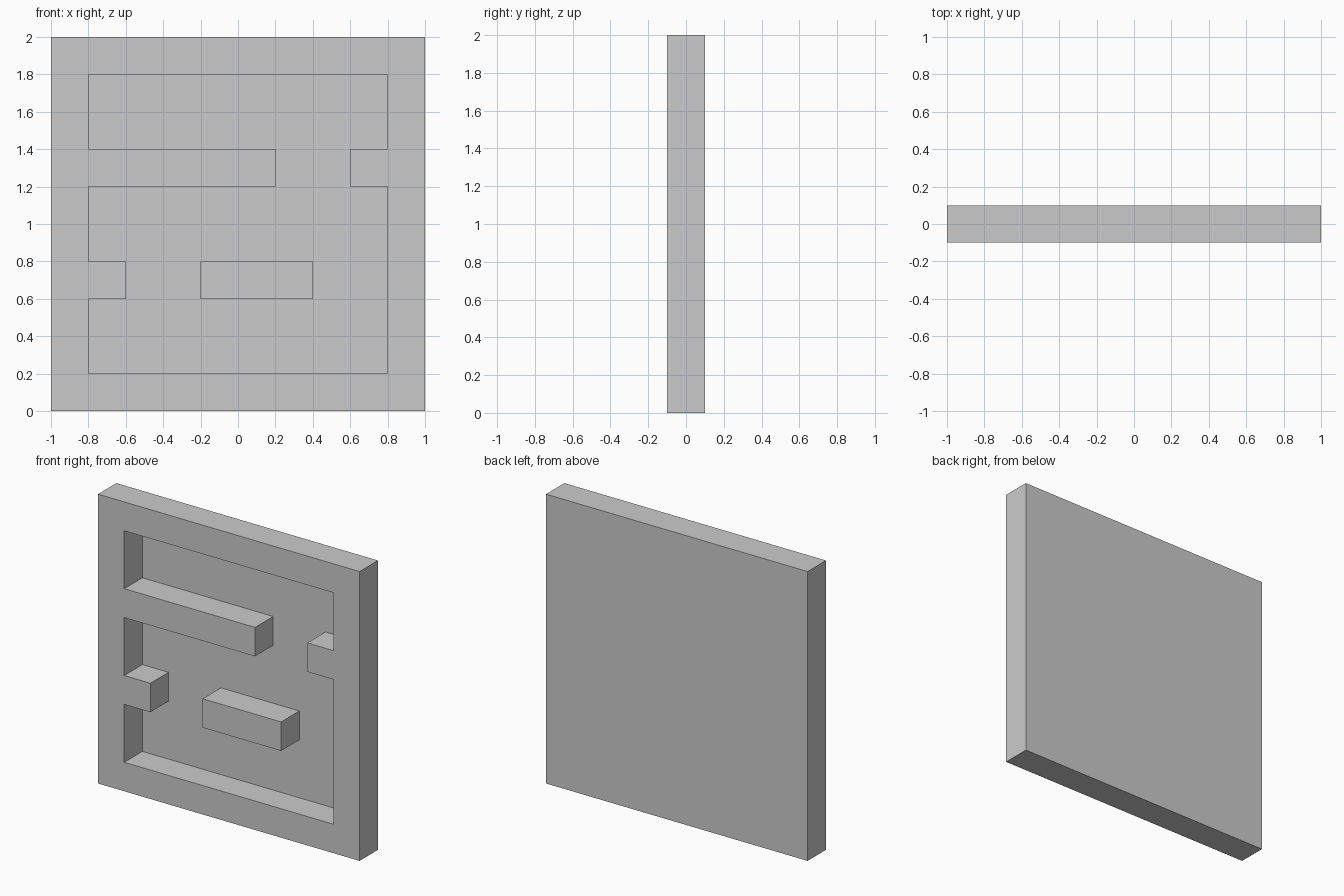
import bpy, bmesh, math
from mathutils import Matrix, Vector

if "Cube" in bpy.data.objects:
    bpy.data.objects.remove(bpy.data.objects["Cube"])

# Front relief on a 10 x 10 layout of 0.2 unit cells, '#' = raised to the front
LAYOUT = [
    "##########",
    "#........#",
    "#........#",
    "######..##",
    "#........#",
    "#........#",
    "##..###..#",
    "#........#",
    "#........#",
    "##########",
]
CELL, FRONT, BACK, SKIN = 0.2, -0.1, 0.1, 0.002


def raised(face):
    c = face.calc_center_median()
    return LAYOUT[int((2 - c.z) / CELL)][int((c.x + 1) / CELL)] == "#"


def extrude(bm, faces, offset):
    geom = bmesh.ops.extrude_face_region(bm, geom=faces)["geom"]
    verts = [g for g in geom if isinstance(g, bmesh.types.BMVert)]
    bmesh.ops.translate(bm, verts=verts, vec=Vector((0, offset, 0)))


bm = bmesh.new()

# Thin back panel
place = Matrix.Translation((0, BACK, 1)) @ Matrix.Rotation(math.pi / 2, 4, "X")
bmesh.ops.create_grid(bm, x_segments=10, y_segments=10, size=1, matrix=place)
extrude(bm, bm.faces[:], -SKIN)
bmesh.ops.recalc_face_normals(bm, faces=bm.faces[:])
bm.normal_update()

# Border and bars raised from the panel
front = [f for f in bm.faces if f.normal.y < -0.5]
extrude(bm, [f for f in front if raised(f)], FRONT - (BACK - SKIN))

# Merge the cells into clean flat faces
bmesh.ops.recalc_face_normals(bm, faces=bm.faces[:])
bmesh.ops.remove_doubles(bm, verts=bm.verts[:], dist=0.0001)
bmesh.ops.dissolve_limit(bm, angle_limit=0.01, verts=bm.verts[:], edges=bm.edges[:])

mesh = bpy.data.meshes.new("relief_panel")
bm.to_mesh(mesh)
bm.free()
bpy.context.collection.objects.link(bpy.data.objects.new("relief_panel", mesh))
